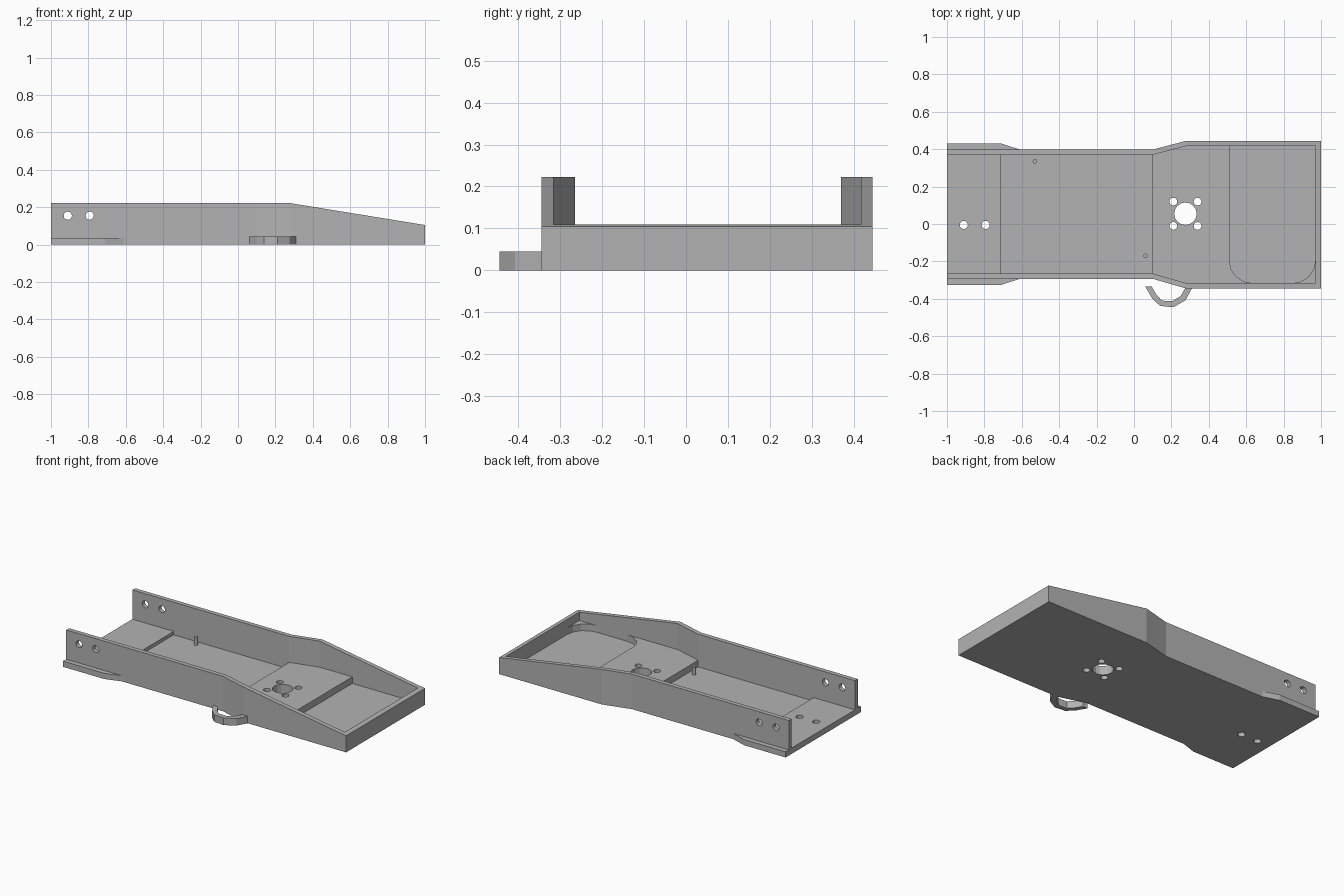
import bpy, bmesh
from math import sin, cos, pi, radians
from mathutils import Vector

cube = bpy.data.objects.get("Cube")
if cube:
    bpy.data.objects.remove(cube, do_unlink=True)

grey = bpy.data.materials.new("plain grey")
grey.use_nodes = True
grey.diffuse_color = (0.45, 0.45, 0.45, 1)
grey.node_tree.nodes["Principled BSDF"].inputs["Base Color"].default_value = grey.diffuse_color


def prism(name, outline, lo, hi, axis="z"):
    """Extrude a flat outline along z (points are x, y) or along y (points are x, z)."""
    bm = bmesh.new()
    place = (lambda a, b: (a, b, lo)) if axis == "z" else (lambda a, b: (a, lo, b))
    shift = Vector((0, 0, hi - lo)) if axis == "z" else Vector((0, hi - lo, 0))
    face = bm.faces.new([bm.verts.new(place(a, b)) for a, b in outline])
    out = bmesh.ops.extrude_face_region(bm, geom=[face])
    bmesh.ops.translate(bm, vec=shift, verts=[v for v in out["geom"] if isinstance(v, bmesh.types.BMVert)])
    bmesh.ops.recalc_face_normals(bm, faces=bm.faces)
    mesh = bpy.data.meshes.new(name)
    bm.to_mesh(mesh)
    bm.free()
    mesh.materials.append(grey)
    ob = bpy.data.objects.new(name, mesh)
    bpy.context.collection.objects.link(ob)
    return ob


def arc(cx, cy, r, start, end, steps):
    angles = [radians(start + (end - start) * i / steps) for i in range(steps + 1)]
    return [(cx + r * cos(a), cy + r * sin(a)) for a in angles]


def circle(cx, cy, r, sides):
    return arc(cx, cy, r, 0, 360, sides)[:-1]


def cut(ob, cutters):
    """Subtract the cutters from a part and bake the result."""
    for c in cutters:
        mod = ob.modifiers.new("cut", "BOOLEAN")
        mod.operation, mod.solver, mod.object = "DIFFERENCE", "EXACT", c
    bpy.context.view_layer.update()
    graph = bpy.context.evaluated_depsgraph_get()
    mesh = bpy.data.meshes.new_from_object(ob.evaluated_get(graph))
    ob.modifiers.clear()
    ob.data = mesh


FLOOR, PLATE, BLOCK, TOP, END = 0.015, 0.037, 0.057, 0.222, 0.105

# Tray shell: outer outline, hollow and sloped top
tray = prism("tray", [(-1, -0.293), (0.1, -0.293), (0.28, -0.345), (1, -0.345),
                      (1, 0.445), (0.28, 0.445), (0.1, 0.398), (-1, 0.398)], 0, TOP)
hollow = prism("hollow_cutter", [(-1.1, -0.265), (0.1, -0.265), (0.28, -0.316), (0.97, -0.316),
                                 (0.97, 0.417), (0.28, 0.417), (0.1, 0.37), (-1.1, 0.37)], FLOOR, 0.4)
slope = prism("slope_cutter", [(0.28, TOP), (1, END), (1.1, END - 0.016), (1.1, 0.4), (0.28, 0.4)],
              -0.6, 0.6, "y")

# Raised plates inside the tray
end_plate = prism("end_plate", [(-1, -0.28), (-0.71, -0.28), (-0.71, 0.385), (-1, 0.385)], 0.005, PLATE)
R = 0.12
pocket_y = -0.316 + R
block = prism("mount_block",
              [(0.1, -0.275), (0.28, -0.325), (0.51 + R, -0.325)]
              + arc(0.51 + R, pocket_y, R, 270, 180, 4)
              + [(0.51, 0.43), (0.28, 0.43), (0.1, 0.38)], 0.005, BLOCK)
prism("pocket_corner", arc(0.97 - R, pocket_y, R, 270, 360, 4)
      + [(0.98, pocket_y), (0.98, -0.325), (0.97 - R, -0.325)], 0.005, BLOCK)

# Screw holes in the walls and floor, and the mounting hole group
wall_holes = [prism("wall_hole_cutter", circle(x, 0.155, 0.022, 12), -0.6, 0.6, "y") for x in (-0.91, -0.793)]
floor_holes = [prism("floor_hole_cutter", circle(x, -0.005, 0.022, 12), -0.1, 0.1) for x in (-0.91, -0.793)]
mount_holes = [prism("mount_hole_cutter", circle(0.275, 0.055, 0.06, 16), -0.1, 0.1)]
for dx in (-0.065, 0.065):
    for dy in (-0.065, 0.065):
        mount_holes.append(prism("mount_hole_cutter", circle(0.275 + dx, 0.055 + dy, 0.021, 12), -0.1, 0.1))

cut(tray, [hollow, slope] + wall_holes + floor_holes + mount_holes)
cut(end_plate, floor_holes)
cut(block, mount_holes)
for c in [hollow, slope] + wall_holes + floor_holes + mount_holes:
    bpy.data.objects.remove(c, do_unlink=True)

# Side flanges at the open end
for name, inner, outer in (("front_flange", -0.285, -0.325), ("back_flange", 0.39, 0.43)):
    wall = -0.293 if inner < 0 else 0.398
    prism(name, [(-1, inner), (-1, outer), (-0.71, outer), (-0.61, wall), (-0.61, inner)], 0, PLATE - 0.001)

# Locating pins
for name, x, y in (("back_pin", -0.53, 0.335), ("front_pin", 0.062, -0.17)):
    prism(name, circle(x, y, 0.012, 12), 0.005, 0.062)

# Hook on the front wall
outer = [(0.06, -0.335), (0.1, -0.402), (0.14, -0.438), (0.21, -0.445), (0.275, -0.408), (0.31, -0.344)]
inner = [(0.275, -0.34), (0.25, -0.385), (0.205, -0.412), (0.15, -0.41), (0.12, -0.378), (0.095, -0.335)]
prism("hook", outer + inner, 0, 0.045)
